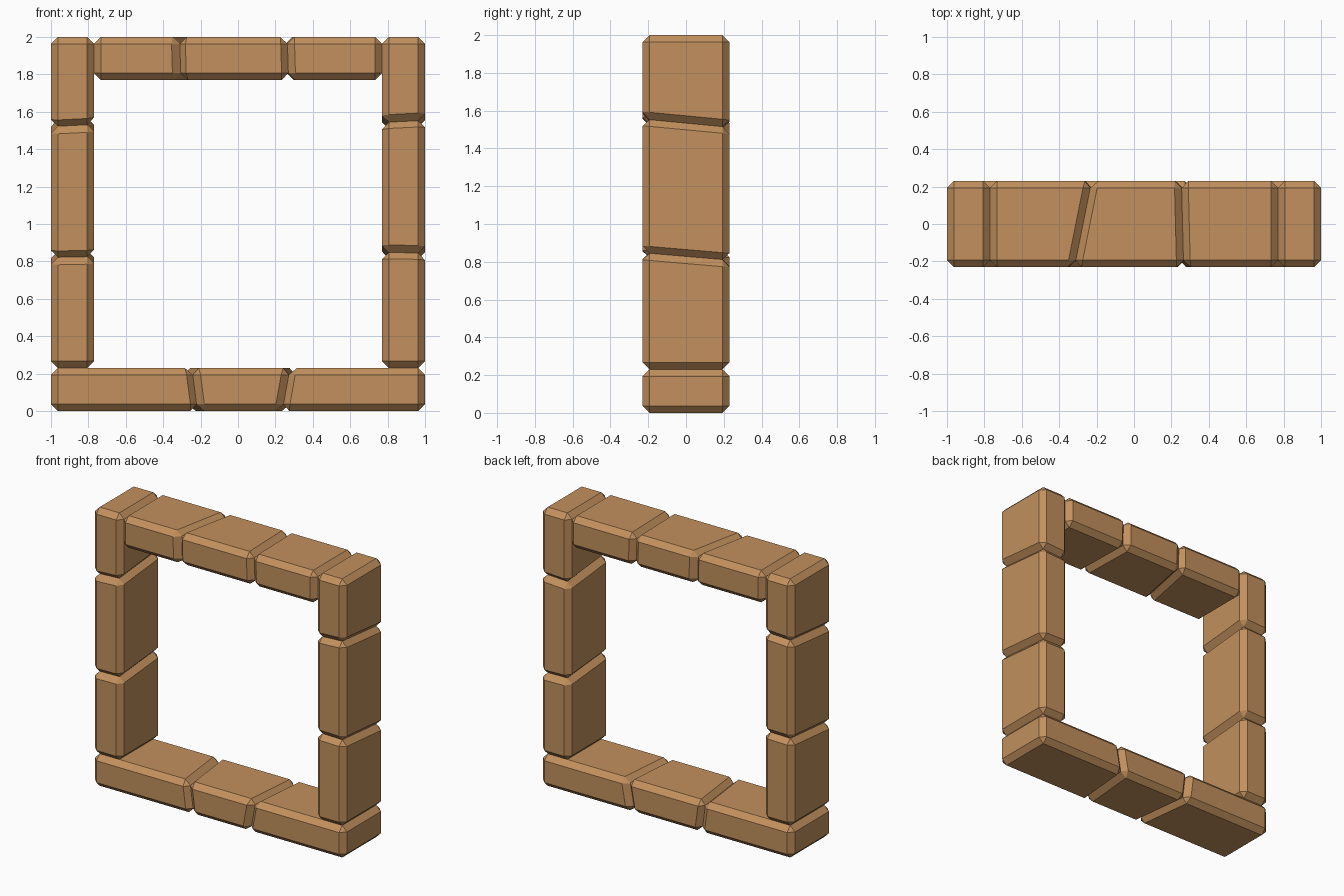
import bpy, bmesh
from mathutils import Vector

if "Cube" in bpy.data.objects:
    bpy.data.objects.remove(bpy.data.objects["Cube"])

D = 0.23      # half depth of the frame
T = 0.23      # thickness of the beams
BEVEL = 0.037

stone = bpy.data.materials.new("warm brown stone")
stone.diffuse_color = (0.54, 0.28, 0.11, 1)
stone.use_nodes = True
stone.node_tree.nodes["Principled BSDF"].inputs["Base Color"].default_value = stone.diffuse_color


def block(name, corners):
    """Chamfered block; corners = 8 points in (x, y, z) binary order."""
    bm = bmesh.new()
    v = [bm.verts.new(c) for c in corners]
    for f in ((0, 1, 3, 2), (4, 6, 7, 5), (0, 4, 5, 1), (2, 3, 7, 6), (0, 2, 6, 4), (1, 5, 7, 3)):
        bm.faces.new([v[i] for i in f])
    bmesh.ops.recalc_face_normals(bm, faces=bm.faces)
    bmesh.ops.bevel(bm, geom=bm.edges[:], offset=BEVEL, offset_type='OFFSET',
                    segments=1, affect='EDGES', clamp_overlap=True)
    me = bpy.data.meshes.new(name)
    bm.to_mesh(me)
    bm.free()
    me.materials.append(stone)
    ob = bpy.data.objects.new(name, me)
    bpy.context.collection.objects.link(ob)


def beam(name, z0, z1, joints):
    """Row of blocks along x; joint = (x at centre, slope in y, slope in z)."""
    zm = (z0 + z1) / 2
    for i, pair in enumerate(zip(joints, joints[1:])):
        block(f"{name}_{i + 1}", [Vector((x + sy * y + sz * (z - zm), y, z))
              for x, sy, sz in pair for y in (-D, D) for z in (z0, z1)])


def column(name, x0, x1, joints):
    """Stack of blocks along z; joint = (z at centre, slope in x, slope in y)."""
    xm = (x0 + x1) / 2
    for i, pair in enumerate(zip(joints, joints[1:])):
        block(f"{name}_{i + 1}", [Vector((x, y, z + sx * (x - xm) + sy * y))
              for z, sx, sy in pair for x in (x0, x1) for y in (-D, D)])


# sill and lintel
beam("sill_block", 0, T, [(-1, 0, 0), (-0.255, -0.12, 0.13 * -1), (0.275, 0.09, 0.18), (1, 0, 0)])
beam("lintel_block", 2 - T, 2, [(-0.77, 0, 0), (-0.27, 0.2, -0.03), (0.262, -0.025, -0.03), (0.77, 0, 0)])

# side columns, the left one slanting the opposite way in depth
column("right_column_block", 0.77, 1, [(T, 0, 0), (0.83, -0.02, -0.085), (1.53, 0.05, -0.095), (2, 0, 0)])
column("left_column_block", -1, -0.77, [(T, 0, 0), (0.84, 0.02, 0.085), (1.545, 0.05, 0.095), (2, 0, 0)])
